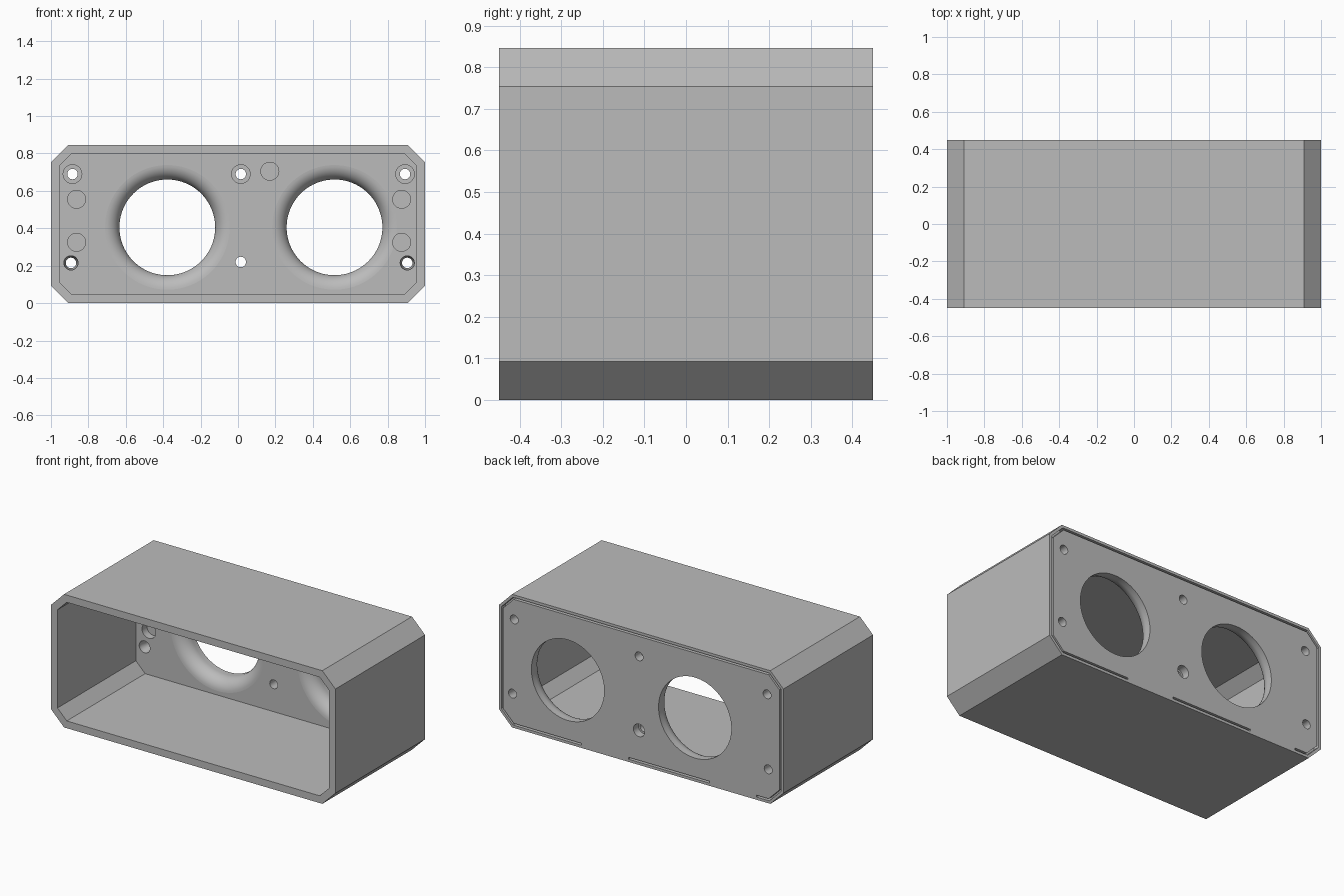
import bpy, bmesh
from math import sin, cos, pi, radians

old = bpy.data.objects.get("Cube")
if old:
    bpy.data.objects.remove(old, do_unlink=True)

FRONT, BACK, INNER = -0.45, 0.45, 0.337   # INNER is the inside face of the rear wall
HEIGHT, CHAMFER = 0.846, 0.092

gray = bpy.data.materials.new("plain gray")
gray.use_nodes = True
gray.diffuse_color = (0.5, 0.5, 0.5, 1)
gray.node_tree.nodes["Principled BSDF"].inputs["Base Color"].default_value = (0.5, 0.5, 0.5, 1)


def octagon(inset):
    """Chamfered rectangle outline (x, z), offset inwards."""
    x, lo, hi = 1 - inset, inset, HEIGHT - inset
    c = CHAMFER - 0.586 * inset
    return [(c - x, lo), (x - c, lo), (x, lo + c), (x, hi - c),
            (x - c, hi), (c - x, hi), (-x, hi - c), (-x, lo + c)]


def loft(name, loops, closed=False):
    """Skin a list of equal vertex loops; cap the ends unless closed into a ring."""
    bm = bmesh.new()
    rings = [[bm.verts.new(p) for p in loop] for loop in loops]
    pairs = list(zip(rings, rings[1:]))
    if closed:
        pairs.append((rings[-1], rings[0]))
    else:
        bm.faces.new(rings[0])
        bm.faces.new(rings[-1])
    for a, b in pairs:
        for i in range(len(a)):
            j = (i + 1) % len(a)
            bm.faces.new((a[i], a[j], b[j], b[i]))
    bmesh.ops.recalc_face_normals(bm, faces=bm.faces)
    mesh = bpy.data.meshes.new(name)
    bm.to_mesh(mesh)
    bm.free()
    mesh.materials.append(gray)
    obj = bpy.data.objects.new(name, mesh)
    bpy.context.collection.objects.link(obj)
    return obj


def frame(inset, y):
    return [(x, y, z) for x, z in octagon(inset)]


def lathe(x, z, profile, sides):
    """Round cutter along y from (radius, y) pairs."""
    return loft("cutter", [[(x + r * cos(2 * pi * i / sides), y, z + r * sin(2 * pi * i / sides))
                            for i in range(sides)] for r, y in profile])


def activate(obj):
    bpy.ops.object.select_all(action='DESELECT')
    obj.select_set(True)
    bpy.context.view_layer.objects.active = obj


def cut(obj, cutter):
    cutter.hide_render = True
    mod = obj.modifiers.new("cut", 'BOOLEAN')
    mod.operation = 'DIFFERENCE'
    mod.solver = 'EXACT'
    mod.object = cutter
    activate(obj)
    bpy.ops.object.modifier_apply(modifier=mod.name)
    bpy.data.objects.remove(cutter, do_unlink=True)


# Chamfered housing, open at the front
housing = loft("housing", [frame(0, FRONT), frame(0, BACK)])
cut(housing, loft("cutter", [frame(0.046, FRONT - 0.1), frame(0.046, INNER)]))

# Narrow groove around the rear panel
G0, G1, GY = 0.017, 0.029, 0.41
cut(housing, loft("cutter", [frame(G0, GY), frame(G0, BACK + 0.05),
                             frame(G1, BACK + 0.05), frame(G1, GY)], closed=True))

# Two large openings with a rounded inner lip
R, LIP, STEPS = 0.256, 0.08, 12
arc = []
for i in range(STEPS):
    t = radians(88) * i / (STEPS - 1)
    arc.append((R + LIP * (1 - cos(t)), INNER + LIP * (1 - sin(t))))
lip_end = arc[-1][0] + 0.002
opening = [(R, BACK + 0.05)] + arc + [(lip_end, INNER - 0.001), (lip_end, INNER - 0.05)]
for x in (-0.378, 0.516):
    cut(housing, lathe(x, 0.405, opening, 80))

# Screw holes: upper and lower corners bored from inside, lower middle from the back
r = 0.028
for x in (-0.885, 0.015, 0.893):
    cut(housing, lathe(x, 0.69, [(0.05, 0.3), (0.05, 0.39), (r, 0.39), (r, 0.5)], 28))
for x in (-0.893, 0.905):
    cut(housing, lathe(x, 0.215, [(0.038, 0.3), (0.038, 0.36), (r, 0.39), (r, 0.5)], 28))
cut(housing, lathe(0.015, 0.22, [(r, 0.3), (r, 0.4), (0.04, 0.4), (0.04, 0.5)], 28))

# Shallow round pockets on the inner face
for x, z in ((-0.863, 0.555), (-0.863, 0.325), (0.875, 0.555), (0.875, 0.325), (0.17, 0.705)):
    cut(housing, lathe(x, z, [(0.048, 0.3), (0.048, 0.385)], 28))

activate(housing)
bpy.ops.object.shade_smooth_by_angle(angle=radians(30))
housing.modifiers.new("even_normals", 'WEIGHTED_NORMAL').keep_sharp = True

# Bridges that interrupt the groove along the bottom
for side, x0, x1 in (("left", 0.09, 0.42), ("right", -0.81, -0.48)):
    loft("bottom_bridge_" + side, [[(x0, y, G0), (x1, y, G0), (x1, y, G1), (x0, y, G1)]
                                   for y in (GY, BACK)])
